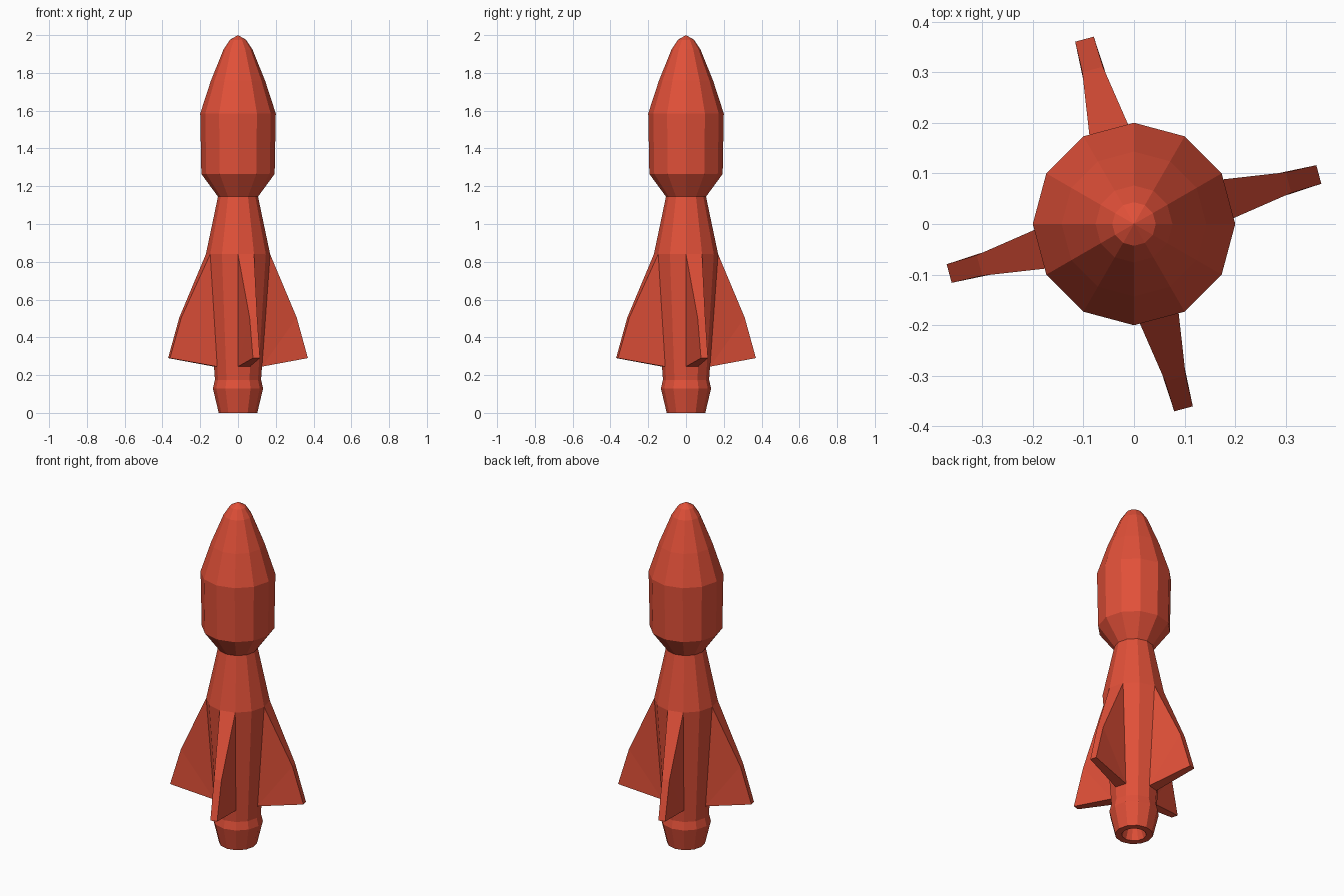
import bpy, bmesh
from math import cos, sin, pi, radians

if "Cube" in bpy.data.objects:
    bpy.data.objects.remove(bpy.data.objects["Cube"])

SIDES = 12
red = bpy.data.materials.new("red_paint")
red.diffuse_color = (0.75, 0.08, 0.04, 1)
red.use_nodes = True
red.node_tree.nodes["Principled BSDF"].inputs["Base Color"].default_value = red.diffuse_color


def finish(name, bm):
    bmesh.ops.remove_doubles(bm, verts=bm.verts, dist=1e-5)
    bmesh.ops.recalc_face_normals(bm, faces=bm.faces)
    mesh = bpy.data.meshes.new(name)
    bm.to_mesh(mesh)
    bm.free()
    mesh.materials.append(red)
    obj = bpy.data.objects.new(name, mesh)
    bpy.context.collection.objects.link(obj)
    return obj


def lathe(name, profile):
    """Revolve (radius, z) points into a faceted closed solid."""
    bm = bmesh.new()
    verts = [bm.verts.new((r, 0, z)) for r, z in profile]
    edges = [bm.edges.new(pair) for pair in zip(verts, verts[1:])]
    bmesh.ops.spin(bm, geom=verts + edges, cent=(0, 0, 0), axis=(0, 0, 1),
                   angle=2 * pi, steps=SIDES)
    return finish(name, bm)


def fin(name, angle):
    """Swept fin that grows out of one whole facet of the hull."""
    half = pi / SIDES
    # (distance out, half width, z): root top, leading kink, tip, root bottom
    outline = [(0.17 * cos(half), 0.17 * sin(half), 0.84),
               (0.316, 0.021, 0.505),
               (0.378, 0.019, 0.29),
               (0.127 * cos(half), 0.127 * sin(half), 0.245)]
    bm = bmesh.new()
    c, s = cos(angle), sin(angle)
    left, right = [[bm.verts.new((d * c - k * w * s, d * s + k * w * c, z))
                    for d, w, z in outline] for k in (1, -1)]
    for side in (left, right):
        top, kink, tip, bottom = side
        bm.faces.new((top, kink, bottom))
        bm.faces.new((kink, tip, bottom))
    for i in range(3):
        bm.faces.new((left[i], left[i + 1], right[i + 1], right[i]))
    return finish(name, bm)


# Hull from nozzle throat, around the rim, up to the nose tip
lathe("rocket_hull", [
    (0, 0.08), (0.04, 0.08), (0.066, 0), (0.102, 0),      # nozzle recess and rim
    (0.133, 0.13), (0.122, 0.175),                        # nozzle collar
    (0.17, 0.84), (0.106, 1.145),                         # lower body and neck
    (0.194, 1.265), (0.2, 1.585),                         # capsule
    (0.143, 1.76), (0.076, 1.925), (0.043, 1.975), (0, 2.0),  # nose
])

# Four fins
for n in range(4):
    fin(f"fin_{n + 1}", radians(15 + 90 * n))
